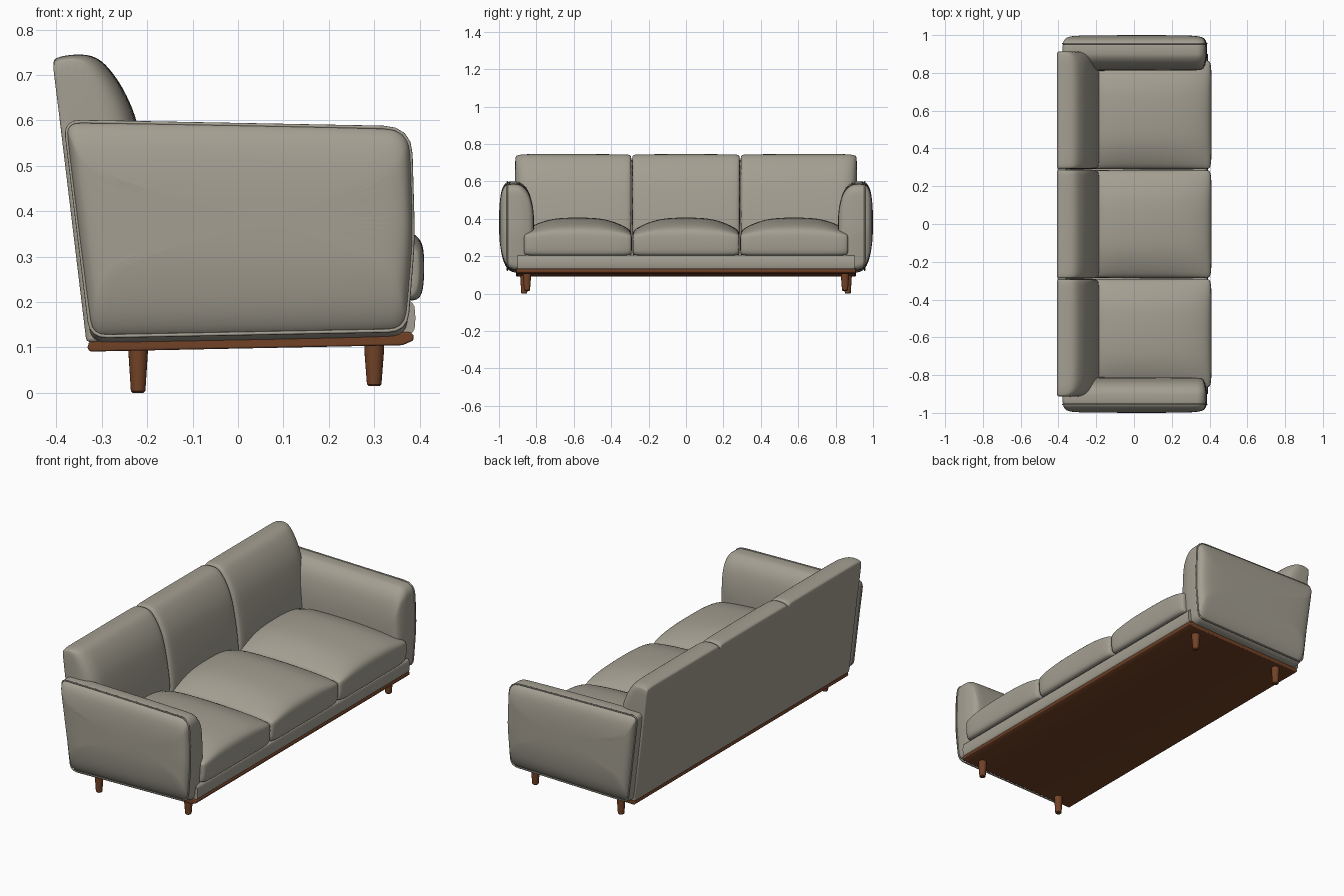
import bpy, bmesh, math
from mathutils import Vector

if "Cube" in bpy.data.objects:
    bpy.data.objects.remove(bpy.data.objects["Cube"])


def material(name, rgb):
    m = bpy.data.materials.new(name)
    m.diffuse_color = (*rgb, 1)
    m.use_nodes = True
    m.node_tree.nodes["Principled BSDF"].inputs["Base Color"].default_value = m.diffuse_color
    return m


FABRIC = material("warm grey fabric", (0.37, 0.345, 0.285))
WOOD = material("brown wood", (0.17, 0.055, 0.02))


def finish(bm, name, mat, subdiv=0, bevel=0, angle=40):
    bmesh.ops.recalc_face_normals(bm, faces=bm.faces)
    me = bpy.data.meshes.new(name)
    bm.to_mesh(me)
    bm.free()
    ob = bpy.data.objects.new(name, me)
    bpy.context.collection.objects.link(ob)
    me.materials.append(mat)
    bpy.ops.object.select_all(action='DESELECT')
    ob.select_set(True)
    bpy.context.view_layer.objects.active = ob
    if bevel:
        b = ob.modifiers.new("bevel", 'BEVEL')
        b.width, b.segments, b.limit_method = bevel, 3, 'ANGLE'
    if subdiv:
        s = ob.modifiers.new("subdivision", 'SUBSURF')
        s.levels = s.render_levels = subdiv
        angle = 180
    bpy.ops.object.shade_smooth_by_angle(angle=math.radians(angle))
    return ob


def loft(name, sections, mat, **kw):
    """Skin a list of (y, [(x, z), ...]) sections and cap both ends."""
    bm = bmesh.new()
    rings = [[bm.verts.new((x, y, z)) for x, z in pts] for y, pts in sections]
    n = len(rings[0])
    for a, b in zip(rings, rings[1:]):
        for i in range(n):
            j = (i + 1) % n
            bm.faces.new((a[i], a[j], b[j], b[i]))
    bm.faces.new(rings[0])
    bm.faces.new(rings[-1])
    return finish(bm, name, mat, **kw)


def rounded(corners, n=4):
    """Polygon of (x, z, radius) corners with rounded joints."""
    out = []
    for i, (x, z, r) in enumerate(corners):
        p = Vector((x, z))
        a = p + (Vector(corners[i - 1][:2]) - p).normalized() * r
        b = p + (Vector(corners[(i + 1) % len(corners)][:2]) - p).normalized() * r
        for k in range(n + 1):
            t = k / n
            q = a * (1 - t) ** 2 + p * 2 * t * (1 - t) + b * t * t
            out.append((q.x, q.y))
    return out


# Arms: leaning side profile, rolled over on the inside, domed outside
arm = rounded([(-0.325, 0.108, 0.035), (0.372, 0.122, 0.04), (0.388, 0.33, 0.05),
               (0.381, 0.587, 0.06), (-0.383, 0.602, 0.035)])


def arm_slice(xi, top, bot):
    x0, x1, z0, z1 = -0.38, 0.386, 0.11, 0.60
    out = []
    for x, z in arm:
        u, v = (x - x0) / (x1 - x0), (z - z0) / (z1 - z0)
        out.append((x0 + xi + u * (x1 - x0 - 2 * xi),
                    z0 + bot + v * (z1 - z0 - top - bot)))
    return out


ARM = [(0.81, .05, .21, .03), (0.818, .024, .13, .02), (0.833, .012, .065, .01),
       (0.855, .006, .028, .0), (0.88, .001, .007, .0), (0.90, 0, 0, 0),
       (0.945, 0, 0, 0.008), (0.965, .004, .008, .035), (0.981, .012, .03, .075),
       (0.992, .03, .07, .13), (1.0, .09, .15, .2)]
for s, side in ((-1, "left"), (1, "right")):
    loft(side + "_arm", [(s * y, arm_slice(a, b, c)) for y, a, b, c in ARM],
         FABRIC, subdiv=2)
    # Piping around the outer arm panel
    cu = bpy.data.curves.new(side + "_arm_piping", 'CURVE')
    cu.dimensions, cu.bevel_depth, cu.bevel_resolution = '3D', 0.004, 2
    sp = cu.splines.new('POLY')
    pts = arm_slice(.002, .004, .016)
    sp.points.add(len(pts) - 1)
    for p, (x, z) in zip(sp.points, pts):
        p.co = (x, s * 0.955, z, 1)
    sp.use_cyclic_u = True
    cu.materials.append(FABRIC)
    bpy.context.collection.objects.link(
        bpy.data.objects.new(side + "_arm_piping", cu))

# Back shell: one flat leaning panel
shell = [(-0.334, 0.112), (-0.407, 0.72), (-0.36, 0.722), (-0.25, 0.112)]
loft("back_shell", [(-0.912, shell), (0.912, shell)], FABRIC, bevel=0.008)

# Back cushions
BACK = [(-.349, .25), (-.403, .69), (-.409, .728), (-.402, .739), (-.37, .745),
        (-.335, .746), (-.308, .738), (-.285, .717), (-.26, .683), (-.24, .645),
        (-.222, .60), (-.205, .52), (-.192, .44), (-.182, .36), (-.18, .25)]


def back_slice(sx, sz):
    out = []
    for x, z in BACK:
        xb = -0.335 - (z - 0.11) * 0.12
        zz = 0.25 + (z - 0.25) * sz
        out.append((-0.335 - (zz - 0.11) * 0.12 + (x - xb) * sx, zz))
    return out


INNER = [(0, .86, .975), (.006, .94, .99), (.02, .975, .997), (.06, 1, 1)]
OUTER = [(0, .55, .97), (.008, .74, .985), (.025, .87, .994), (.055, .95, 1), (.1, 1, 1)]
# Seat cushions: flat-fronted profile with a crowned top
SEAT = [(-.25, .2), (.10, .2), (.38, .2), (.40, .206), (.41, .23), (.411, .31),
        (.404, .338), (.385, .357), (.34, .377), (.25, .397), (.1, .412),
        (-.05, .414), (-.25, .405)]


def seat_slice(k, xi):
    return [(x - xi * max(0, x) / .41, z - k * max(0, z - .3) + (xi * .5 if z < .25 else 0))
            for x, z in SEAT]


CROWN = [(0, .85, .022), (.006, .7, .010), (.02, .57, .004), (.06, .38, 0),
         (.12, .18, 0), (.2, .05, 0)]

for name, y0, y1, e0, e1, seat0, seat1 in (
        ("left", -.915, -.291, OUTER, INNER, -.868, -.289),
        ("middle", -.289, .289, INNER, INNER, -.287, .287),
        ("right", .291, .915, INNER, OUTER, .289, .868)):
    loft(name + "_back_cushion",
         [(y0 + d, back_slice(a, b)) for d, a, b in e0] +
         [(y1 - d, back_slice(a, b)) for d, a, b in reversed(e1)], FABRIC, subdiv=2)
    loft(name + "_seat_cushion",
         [(seat0 + d, seat_slice(k, xi)) for d, k, xi in CROWN] +
         [(seat1 - d, seat_slice(k, xi)) for d, k, xi in reversed(CROWN)],
         FABRIC, subdiv=2)

# Upholstered rail under the seat
rail = rounded([(-0.31, 0.112, 0.01), (0.385, 0.125, 0.02), (0.394, 0.165, 0.03),
                (0.385, 0.206, 0.02), (-0.31, 0.206, 0.01)])
loft("seat_rail", [(-0.90, rail), (0.90, rail)], FABRIC)

# Wooden base, slightly tilted back
base = [(-.332, .098), (-.325, .091), (.362, .105), (.386, .115), (.387, .128),
        (.378, .134), (-.328, .113)]
loft("wooden_base", [(-0.908, base), (0.908, base)], WOOD, bevel=0.004)

# Tapered legs
for label, x, y, z0 in (("back", -0.22, 0.865, 0.0), ("front", 0.30, 0.85, 0.015)):
    for s, side in ((-1, "left"), (1, "right")):
        bm = bmesh.new()
        rings = []
        for r, z in ((.012, z0), (.016, z0 + .004), (.0215, .09), (.0215, .104)):
            rings.append([bm.verts.new((x + r * math.cos(i * math.tau / 20),
                                        s * y + r * math.sin(i * math.tau / 20), z))
                          for i in range(20)])
        for a, b in zip(rings, rings[1:]):
            for i in range(20):
                bm.faces.new((a[i], a[(i + 1) % 20], b[(i + 1) % 20], b[i]))
        bm.faces.new(rings[0])
        bm.faces.new(rings[-1])
        finish(bm, f"{label}_{side}_leg", WOOD)
